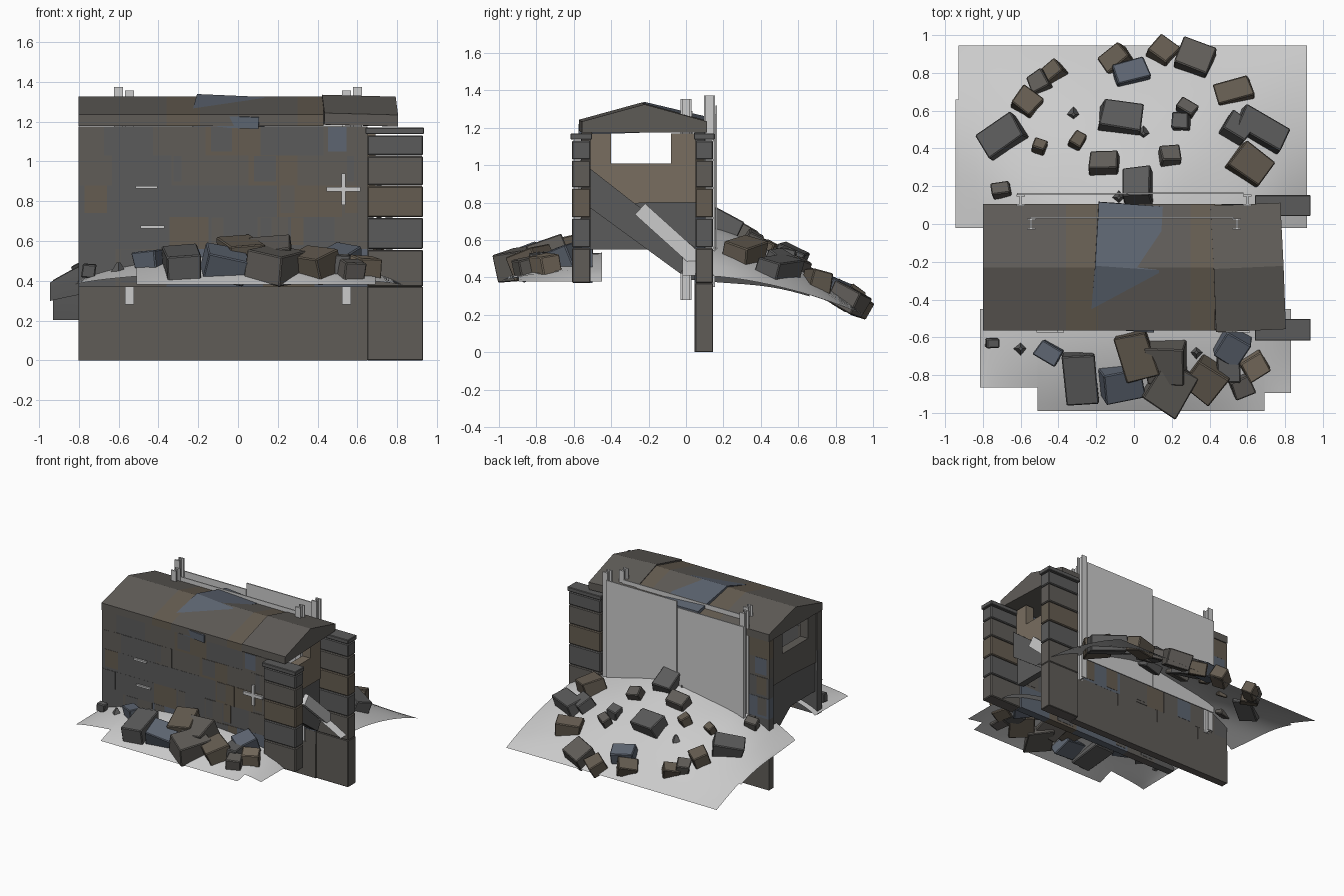
import bpy, bmesh, math, random
from mathutils import Matrix, Vector, Euler

if "Cube" in bpy.data.objects:
    bpy.data.objects.remove(bpy.data.objects["Cube"])
random.seed(7)

TONES = {"grey": (.105, .105, .105), "blue": (.11, .13, .165),
         "brown": (.13, .108, .082), "tan": (.19, .155, .115), "warm": (.115, .107, .097)}
MATS = []
for n, c in TONES.items():
    m = bpy.data.materials.new("stone_" + n)
    m.diffuse_color = (*c, 1)
    m.use_nodes = True
    m.node_tree.nodes["Principled BSDF"].inputs["Base Color"].default_value = m.diffuse_color
    MATS.append(m)
KEY = list(TONES)


def finish(bm, name, stone=True):
    bmesh.ops.recalc_face_normals(bm, faces=bm.faces)
    me = bpy.data.meshes.new(name)
    bm.to_mesh(me)
    bm.free()
    ob = bpy.data.objects.new(name, me)
    bpy.context.collection.objects.link(ob)
    if stone:
        for m in MATS:
            me.materials.append(m)
    return ob


def box(bm, lo, hi, tone=None, jitter=0, bevel=0, rot=(0, 0, 0)):
    """Box between two corners, optionally bevelled, roughened and rotated about its centre."""
    lo, hi = Vector(lo), Vector(hi)
    verts = bmesh.ops.create_cube(bm, size=1)["verts"]
    size, mid = hi - lo, (lo + hi) / 2
    R = Euler([math.radians(a) for a in rot]).to_matrix()
    for v in verts:
        j = Vector([1 + random.uniform(-jitter, jitter) for _ in range(3)])
        v.co = mid + R @ Vector([v.co[i] * size[i] * j[i] for i in range(3)])
    faces = list({f for v in verts for f in v.link_faces})
    idx = KEY.index(tone) if tone else 0
    for f in faces:
        f.material_index = idx
    if bevel:
        edges = list({e for f in faces for e in f.edges})
        r = bmesh.ops.bevel(bm, geom=edges, offset=bevel, segments=1, affect='EDGES')
        for f in r["faces"]:
            f.material_index = idx


ROWS = [.37, .56, .72, .88, 1.03, 1.175]


def pick():
    return random.choice(["grey", "blue", "brown", "warm", "warm", "grey"])


# coursed walls, front and back, set just inside the roof eaves
def wall(name, y0, y1, base):
    bm = bmesh.new()
    if base < .3:
        box(bm, (-.8, y0, base), (.65, y1, .27), "warm")
    rows = ([.27] if base < .3 else []) + ROWS
    for z0, z1 in zip(rows, rows[1:]):
        x = -.8
        while x < .65:
            w = random.uniform(.12, .32)
            x1 = .65 if x + w > .56 else x + w
            d = random.uniform(0, .005)
            tone = "warm" if z0 < .3 else pick()
            box(bm, (x, y0 + d, z0), (x1, y1 - d, z1), tone)
            # odd-coloured patch flush with the face
            if z0 > .3 and random.random() < .5:
                s = random.uniform(.3, .7) * (x1 - x)
                box(bm, (x + .2 * s, y0 + d - .002, z0 + .02), (x + s, y1 - d + .002, z1 - .002), pick())
            x = x1
    finish(bm, name)


wall("front_wall", -.562, -.5, .37)
wall("back_wall", .045, .104, 0)


# end pillars with cap stones
def pillar(name, y0, y1, base):
    bm = bmesh.new()
    if base < .3:
        box(bm, (.65, y0, 0), (.93, y1, .37), "warm", bevel=.004)
    tones = ["warm", "grey", "brown", "warm", "grey"]
    for z0, z1, t in zip(ROWS, ROWS[1:], tones):
        box(bm, (.65, y0, z0), (.93, y1, min(z1, 1.135) - .004), t, bevel=.006)
    box(bm, (.64, y0 - .008, 1.137), (.935, y1 + .008, 1.17), "grey", bevel=.004)
    finish(bm, name)


pillar("front_pillar", -.61, -.51, .36)
pillar("back_pillar", .05, .145, 0)


def prism(bm, pts, x0, x1, tone):
    a = [bm.verts.new((x0, y, z)) for y, z in pts]
    f = bm.faces.new(a)
    new = bmesh.ops.extrude_face_region(bm, geom=[f])["geom"]
    vs = [g for g in new if isinstance(g, bmesh.types.BMVert)]
    for v in vs:
        v.co.x = x1
    for g in {f for v in a + vs for f in v.link_faces}:
        g.material_index = KEY.index(tone)


# broken cross walls closing the two ends, with an opening under the roof
for side, x0, x1, tone in (("left", -.79, -.72, "warm"), ("right", .62, .69, "tan")):
    bm = bmesh.new()
    prism(bm, [(-.51, 1.01), (.05, 1.01), (.05, .8), (-.2, .8), (-.51, .78)], x0, x1, tone)
    prism(bm, [(-.51, .78), (-.2, .8), (.05, .8), (.05, .42), (-.03, .42), (-.2, .55), (-.51, .55)],
          x0 + .01, x1 - .01, "grey")
    prism(bm, [(-.51, 1.01), (-.51, 1.17), (-.4, 1.17), (-.4, 1.01)], x0, x1, tone)
    prism(bm, [(-.08, 1.01), (-.08, 1.17), (.05, 1.17), (.05, 1.01)], x0, x1, tone)
    finish(bm, side + "_cross_wall")

# leaning slab and plank between the pillars
bm = bmesh.new()
prism(bm, [(-.51, .98), (-.28, .8), (.05, .56), (-.03, .42), (-.51, .77)], .695, .72, "grey")
finish(bm, "leaning_slab")
bm = bmesh.new()
box(bm, (.74, -.3, .585), (.775, .12, .665), rot=(-42, 0, 0))
finish(bm, "leaning_plank", False)

# roof of gable-shaped lengths, with a loose slab lying over it and a slipped end
GABLE = [(-.335, -.068), (-.335, -.01), (0, .082), (.335, -.01), (.335, -.068)]
SLABS = [(-.8, -.57, "warm", 0, 0, 0, 0), (-.57, -.36, "warm", 0, 0, 0, 0), (-.36, -.19, "brown", 0, 0, 0, 0),
         (-.19, .11, "warm", 0, 0, 0, 0), (.11, .3, "warm", 0, 0, 0, 0), (.3, .43, "brown", 0, 0, 0, 0),
         (-.21, .13, "blue", 2, 2.5, -4, .004), (.42, .79, "warm", 0, 1.5, 2.5, .003)]
for i, (x0, x1, tone, rx, ry, rz, up) in enumerate(SLABS):
    bm = bmesh.new()
    h = (x1 - x0) / 2
    prism(bm, GABLE, -h, h, tone)
    M = Matrix.Translation(((x0 + x1) / 2, -.23, 1.245 + up)) @ \
        Euler([math.radians(a) for a in (rx, ry, rz)]).to_matrix().to_4x4()
    bm.transform(M)
    finish(bm, f"roof_slab_{i}")


# I-section posts and thin sheet panels behind the wall
def post(bm, x, y, z0, z1, w=.045, d=.06):
    for s in (-1, 1):
        box(bm, (x - w / 2, y + s * (d / 2 - .005) - .005, z0), (x + w / 2, y + s * (d / 2 - .005) + .005, z1))
    box(bm, (x - .005, y - d / 2, z0), (x + .005, y + d / 2, z1))


bm = bmesh.new()
for s in (-1, 1):
    post(bm, .6 * s, .125, .35, 1.373)
    post(bm, .545 * s, 0, .28, 1.355)
finish(bm, "steel_posts", False)
bm = bmesh.new()
box(bm, (-.62, .156, .5), (-.04, .165, 1.27))
box(bm, (-.035, .158, .5), (.58, .167, 1.32))
box(bm, (-.55, .028, .48), (.53, .036, 1.29))
finish(bm, "sheet_panels", False)

# small exposed metal bars on the front face
bm = bmesh.new()
for x, z, w, h in ((.53, .86, .17, .025), (.53, .86, .022, .16), (-.46, .87, .11, .014), (-.43, .67, .12, .014)):
    box(bm, (x - w / 2, -.575, z - h / 2), (x + w / 2, -.55, z + h / 2))
finish(bm, "metal_bars", False)


# debris mounds as smooth height sheets
def back_h(x, y):
    t = min(1, max(0, y / .95))
    bump = .012 * math.sin(9 * x + 1) * math.sin(8 * y) * (1 - t)
    return .39 - .19 * t * t + .29 * max(0, 1 - (x / .95) ** 2) * (1 - t ** 1.5) + bump


def front_h(x, y):
    t = min(1, max(0, (-.45 - y) / .54))
    return .382 + .15 * max(0, 1 - (x / .82) ** 2) ** .7 * (1 - t ** 2)


def sheet(name, x0, x1, y0, y1, h, drop=0):
    bm = bmesh.new()
    bmesh.ops.create_grid(bm, x_segments=20, y_segments=14, size=.5)
    for v in bm.verts:
        x, y = x0 + (v.co.x + .5) * (x1 - x0), y0 + (v.co.y + .5) * (y1 - y0)
        v.co = (x, y, h(x, y) - drop)
    for f in bm.faces:
        f.smooth = True
    finish(bm, name, False)


sheet("back_mound", -.93, .915, -.02, .945, back_h)
sheet("back_mound_edge", -.945, -.7, -.02, .66, back_h, .004)
sheet("front_mound", -.51, .69, -.99, -.45, front_h)
sheet("front_mound_left", -.815, -.4, -.865, -.45, front_h, .003)
sheet("front_mound_right", -.4, .83, -.895, -.45, front_h, .004)

# fallen stones: x, y, width, depth, turn, tone
BACK = [(-.43, .8, .12, .09, 40, 2), (-.5, .75, .1, .1, 30, 4), (-.57, .64, .13, .12, -35, 2),
        (-.69, .46, .22, .15, 35, 0), (-.5, .41, .07, .06, -20, 2), (-.3, .44, .07, .08, -30, 2),
        (-.07, .56, .22, .15, -10, 0), (-.02, .8, .18, .12, 15, 1), (-.09, .87, .14, .11, 40, 2),
        (.15, .91, .13, .12, -35, 2), (.32, .87, .19, .16, -20, 4), (.53, .7, .19, .12, 15, 2),
        (.28, .61, .1, .07, -30, 4), (.25, .54, .09, .09, 0, 0), (.19, .36, .11, .09, 5, 4),
        (-.16, .32, .15, .11, 0, 4), (.02, .2, .15, .17, 5, 0), (.67, .5, .26, .14, -30, 0),
        (.54, .5, .14, .12, -35, 0), (.61, .31, .2, .17, -35, 2), (-.7, .18, .1, .07, 10, 4)]
FRONT = [(-.75, -.63, .07, .05, 0, 0), (-.45, -.68, .13, .09, -30, 1), (-.28, -.82, .17, .27, 5, 0),
         (-.07, -.84, .22, .17, 10, 1), (.01, -.69, .18, .24, 15, 2), (.17, -.73, .2, .2, 0, 4),
         (.19, -.86, .2, .24, -30, 4), (.38, -.82, .19, .18, -35, 2), (.52, -.65, .15, .15, -30, 1),
         (.5, -.77, .12, .14, 0, 0), (.57, -.86, .11, .1, 20, 4), (.64, -.75, .13, .12, 30, 3)]
for name, stones, h, tilt, up in (("back", BACK, back_h, -22, .02), ("front", FRONT, front_h, 12, .03)):
    bm = bmesh.new()
    for x, y, w, d, a, t in stones:
        z, k = h(x, y) + up, .02 + .28 * min(w, d)
        box(bm, (x - w / 2, y - d / 2, z - k), (x + w / 2, y + d / 2, z + k), KEY[t], .1, .006,
            (tilt + random.uniform(-10, 10), random.uniform(-12, 12), a))
    # wedge-shaped chips
    for x, y in ([(-.32, .58), (.05, .48), (-.08, .14)] if name == "back" else [(-.6, -.66), (.33, -.68)]):
        bmesh.ops.create_cone(bm, segments=4, radius1=.04, radius2=.01, depth=.05, cap_ends=True,
                              matrix=Matrix.Translation((x, y, h(x, y) + .01)))
    finish(bm, name + "_fallen_stones")
